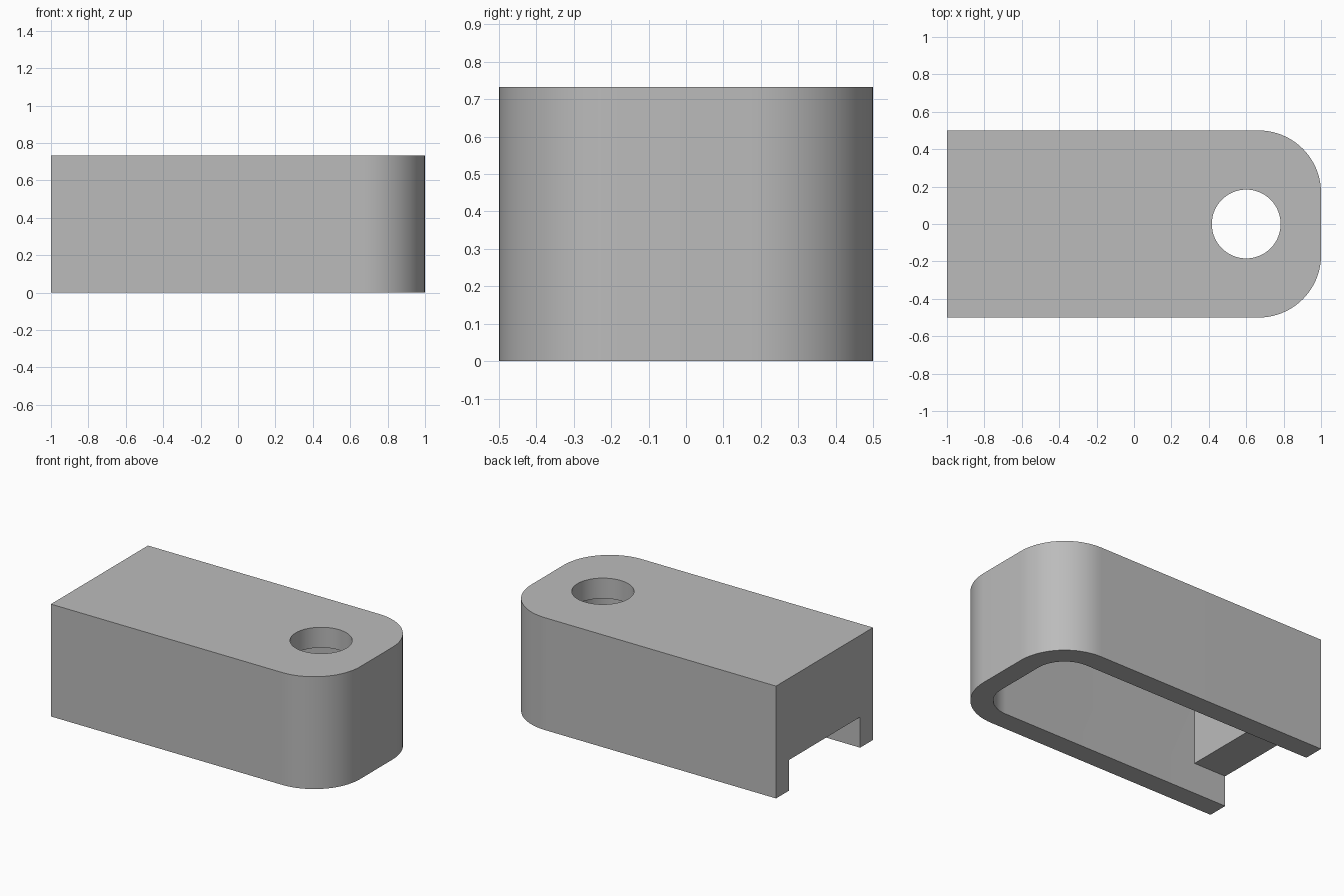
import bpy
import bmesh
import math

cube = bpy.data.objects.get("Cube")
if cube:
    bpy.data.objects.remove(cube, do_unlink=True)

LENGTH, WIDTH, HEIGHT = 2.0, 1.0, 0.733
WALL = 0.133
END_WALL = 0.233
CORNER = 0.333
NOTCH = 0.2

grey = bpy.data.materials.new("plain grey")
grey.use_nodes = True
colour = (0.5, 0.5, 0.5, 1)
grey.diffuse_color = colour
grey.node_tree.nodes["Principled BSDF"].inputs["Base Color"].default_value = colour


def prism(name, outline, z0, z1):
    """Extrude a counter-clockwise outline from z0 to z1."""
    bm = bmesh.new()
    base = bm.faces.new([bm.verts.new((x, y, z0)) for x, y in outline])
    top = bmesh.ops.extrude_face_region(bm, geom=[base])["geom"]
    verts = [v for v in top if isinstance(v, bmesh.types.BMVert)]
    bmesh.ops.translate(bm, verts=verts, vec=(0, 0, z1 - z0))
    bmesh.ops.recalc_face_normals(bm, faces=bm.faces)
    mesh = bpy.data.meshes.new(name)
    bm.to_mesh(mesh)
    bm.free()
    mesh.materials.append(grey)
    obj = bpy.data.objects.new(name, mesh)
    bpy.context.collection.objects.link(obj)
    return obj


def arc(cx, cy, r, start, sweep, steps):
    return [(cx + r * math.cos(math.radians(start + sweep * i / steps)),
             cy + r * math.sin(math.radians(start + sweep * i / steps)))
            for i in range(steps + 1)]


def rounded_end(x0, x1, half, r):
    """Square at x0, rounded corners at x1."""
    return ([(x0, -half)] + arc(x1 - r, -half + r, r, -90, 90, 20)
            + arc(x1 - r, half - r, r, 0, 90, 20) + [(x0, half)])


half_l, half_w = LENGTH / 2, WIDTH / 2
inner = half_w - WALL

# Outer block with two rounded corners
body = prism("housing", rounded_end(-half_l, half_l, half_w, CORNER), 0, HEIGHT)

# Hollow underside, end-wall notch and round hole through the top
cutters = [
    prism("cavity_cutter",
          rounded_end(-half_l + END_WALL, half_l - WALL, inner, CORNER - WALL),
          -0.1, HEIGHT - WALL),
    prism("notch_cutter",
          [(-1.1, -inner), (-0.6, -inner), (-0.6, inner), (-1.1, inner)],
          -0.1, NOTCH),
    prism("hole_cutter", arc(0.6, 0, 0.184, 0, 360, 64)[:-1], 0.4, 1),
]
for cutter in cutters:
    cutter.hide_render = True
    mod = body.modifiers.new(cutter.name, "BOOLEAN")
    mod.operation = "DIFFERENCE"
    mod.solver = "EXACT"
    mod.object = cutter

# Apply the cuts and drop the cutters
bpy.ops.object.select_all(action="DESELECT")
body.select_set(True)
bpy.context.view_layer.objects.active = body
for mod in list(body.modifiers):
    bpy.ops.object.modifier_apply(modifier=mod.name)
for cutter in cutters:
    bpy.data.objects.remove(cutter, do_unlink=True)

bpy.ops.object.shade_smooth_by_angle(angle=math.radians(30))
